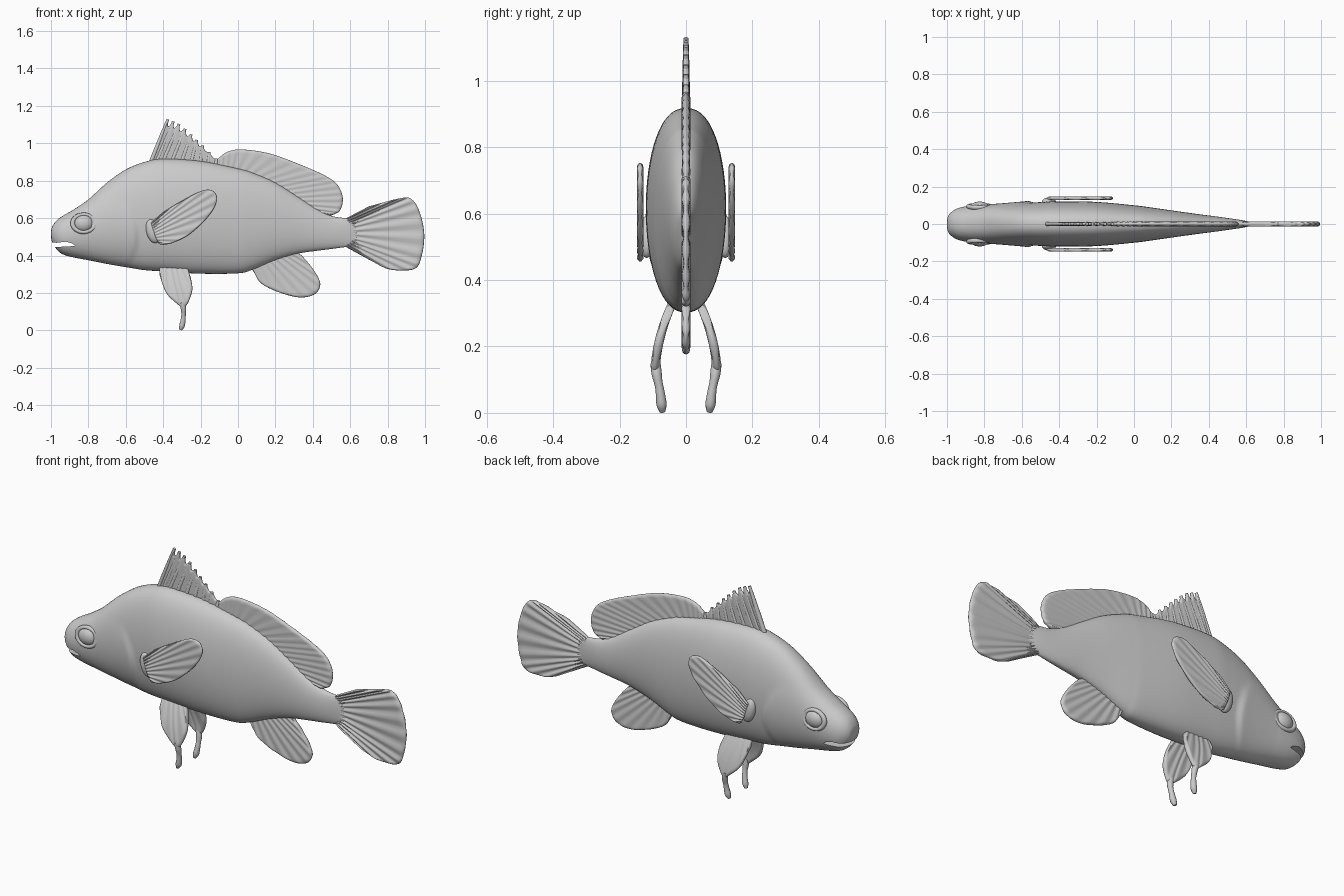
import bpy, bmesh, math
from mathutils import Vector

if "Cube" in bpy.data.objects:
    bpy.data.objects.remove(bpy.data.objects["Cube"])


def curve(pts, t):
    """Catmull-Rom sample, t in 0..1, for points of any dimension."""
    n = len(pts) - 1
    i = min(int(t * n), n - 1)
    f = t * n - i
    p1, p2 = Vector(pts[i]), Vector(pts[i + 1])
    p0 = Vector(pts[i - 1]) if i > 0 else p1 * 2 - p2
    p3 = Vector(pts[i + 2]) if i + 2 <= n else p2 * 2 - p1
    return 0.5 * (2 * p1 + (p2 - p0) * f + (2 * p0 - 5 * p1 + 4 * p2 - p3) * f * f
                  + (3 * p1 - p0 - 3 * p2 + p3) * f ** 3)


def finish(name, bm, angle=60):
    bmesh.ops.recalc_face_normals(bm, faces=bm.faces)
    me = bpy.data.meshes.new(name)
    bm.to_mesh(me)
    bm.free()
    ob = bpy.data.objects.new(name, me)
    bpy.context.collection.objects.link(ob)
    smooth(ob, angle)
    return ob


def smooth(ob, angle):
    bpy.ops.object.select_all(action='DESELECT')
    ob.select_set(True)
    bpy.context.view_layer.objects.active = ob
    bpy.ops.object.shade_smooth_by_angle(angle=math.radians(angle))


def fin(name, base, tip, thick=0.012, rays=12, amp=0.15, y_at=lambda z: 0.0, nu=96, nv=20):
    """Rounded plate between a base curve and a tip curve, rippled by rays."""
    bm = bmesh.new()

    def point(u, v):
        return curve(base, u).lerp(curve(tip, u), v)
    for side in (-1, 1):
        grid = []
        for i in range(nu + 1):
            u = (1 - math.cos(math.pi * i / nu)) / 2
            length = (curve(tip, u) - curve(base, u)).length
            row = []
            for j in range(nv + 1):
                v = (1 - math.cos(math.pi * j / nv)) / 2
                p = point(u, v)
                d = min((p - point(0, v)).length, (p - point(1, v)).length,
                        v * length, (1 - v) * length)
                e = 1 - min(d / (thick * 1.5), 1)
                t = thick * math.sqrt(max(0, 1 - e * e))
                t *= 1 - amp + amp * math.sin(2 * math.pi * rays * u)
                row.append(bm.verts.new((p[0], y_at(p[1]) + side * t, p[1])))
            grid.append(row)
        for i in range(nu):
            for j in range(nv):
                bm.faces.new((grid[i][j], grid[i + 1][j], grid[i + 1][j + 1], grid[i][j + 1]))
    bmesh.ops.remove_doubles(bm, verts=bm.verts, dist=0.0002)
    return finish(name, bm, 80)


def tube(name, pts, radius, radii):
    cu = bpy.data.curves.new(name, 'CURVE')
    cu.dimensions = '3D'
    cu.bevel_depth, cu.bevel_resolution, cu.use_fill_caps = radius, 3, True
    sp = cu.splines.new('POLY')
    n = 16
    sp.points.add(n)
    for i, p in enumerate(sp.points):
        p.co = (*curve(pts, i / n), 1)
        p.radius = curve([(r, 0) for r in radii], i / n)[0]
    ob = bpy.data.objects.new(name, cu)
    bpy.context.collection.objects.link(ob)
    return ob


def ellipsoid(name, loc, size, rot=(0, 0, 0)):
    bpy.ops.mesh.primitive_uv_sphere_add(segments=32, ring_count=20, location=loc, rotation=rot)
    ob = bpy.context.object
    ob.name, ob.scale = name, size
    bpy.ops.object.shade_smooth()
    return ob


# Body: loft of (x, top, bottom, half width)
rows = [(-1, .525, .505, .006), (-.995, .55, .475, .04), (-.975, .582, .44, .065),
        (-.94, .61, .408, .085), (-.88, .645, .39, .097), (-.8, .70, .375, .104),
        (-.7, .79, .355, .107), (-.6, .86, .338, .111), (-.5, .90, .322, .117),
        (-.4, .917, .315, .121), (-.2, .905, .303, .118), (0, .865, .305, .10),
        (.08, .842, .325, .09), (.2, .79, .375, .073), (.32, .715, .41, .056),
        (.42, .65, .425, .043), (.5, .612, .435, .032), (.58, .60, .445, .02),
        (.64, .60, .44, .008)]
bm = bmesh.new()
rings, N, M = [], 180, 64
for i in range(N + 1):
    x, top, bot, w = curve(rows, i / N)
    ring = []
    for k in range(M):
        a = 2 * math.pi * k / M
        c = math.cos(a)
        z = (top + bot) / 2 + (top - bot) / 2 * math.sin(a)
        y = w * math.copysign(abs(c) ** .85, c)
        # gill cover swells, then drops behind its curved edge
        edge = -.525 - 2.2 * (z - .5) ** 2
        s = max(0, min(1, (edge - x) / .03)) * max(0, min(1, (x + .78) / .2))
        s *= max(0, 1 - ((z - .5) / .2) ** 2)
        y += math.copysign(.012 * s * abs(c), c)
        ring.append(bm.verts.new((x, y, z)))
    rings.append(ring)
for a, b in zip(rings, rings[1:]):
    for k in range(M):
        bm.faces.new((a[k], a[(k + 1) % M], b[(k + 1) % M], b[k]))
bm.faces.new(rings[0])
bm.faces.new(rings[-1])
body = finish("body", bm)

# Mouth slit cut into the snout
slit = [(-1.05, .475), (-.97, .468), (-.92, .474), (-.885, .464), (-.872, .452),
        (-.9, .449), (-.96, .446), (-1.05, .438)]
bm = bmesh.new()
loops = [[bm.verts.new((x, y, z)) for x, z in slit] for y in (-.2, .2)]
for k in range(len(slit)):
    j = (k + 1) % len(slit)
    bm.faces.new((loops[0][k], loops[0][j], loops[1][j], loops[1][k]))
for loop in loops:
    bm.faces.new(loop)
cutter = finish("mouth_cutter", bm)
cutter.hide_render = True
mod = body.modifiers.new("mouth", 'BOOLEAN')
mod.operation, mod.object, mod.solver = 'DIFFERENCE', cutter, 'EXACT'
bpy.context.view_layer.objects.active = body
bpy.ops.object.modifier_apply(modifier=mod.name)
bpy.data.objects.remove(cutter)
smooth(body, 50)

# Spiny dorsal fin with notched edge and spines
front = [(-.465, .90), (-.40, .905), (-.30, .905), (-.20, .895), (-.12, .88)]
crest = [(-.375, 1.125), (-.315, 1.10), (-.25, 1.045), (-.19, .985), (-.115, .915)]
S = 8
notched = []
for i in range(2 * S + 1):
    b, t = curve(front, i / (2 * S)), curve(crest, i / (2 * S))
    notched.append(tuple(b.lerp(t, .87 if i % 2 else 1)))
fin("spiny_dorsal_fin", front, notched, .009, 8, .1, nu=128)
for i in range(S + 1):
    b, t = curve(front, i / S), curve(crest, i / S)
    tube("dorsal_spine", [(b[0], 0, b[1]), (t[0], 0, t[1] + .003)], .011, [1.1, 1, .7])

# Soft dorsal, tail and anal fins
fin("soft_dorsal_fin", [(-.12, .87), (0, .85), (.15, .79), (.3, .71), (.43, .62)],
    [(-.11, .915), (-.06, .953), (.02, .967), (.17, .945), (.33, .887), (.46, .83),
     (.53, .78), (.56, .71), (.545, .64), (.49, .61)], .013, 18)
fin("tail_fin", [(.56, .59), (.56, .52), (.56, .455)],
    [(.70, .663), (.865, .706), (.925, .703), (.97, .636), (.996, .513), (.98, .39),
     (.94, .327), (.81, .326), (.70, .378)], .014, 12, .25)
fin("anal_fin", [(.06, .35), (.18, .40), (.31, .44)],
    [(.085, .31), (.125, .25), (.22, .203), (.33, .176), (.41, .193), (.44, .246),
     (.41, .315), (.35, .39), (.32, .415)], .013, 10)

for s, side in ((-1, "right"), (1, "left")):
    # Eye with raised lid
    ellipsoid(side + "_eye", (-.825, s * .088, .572), (.052, .032, .045))
    bpy.ops.mesh.primitive_torus_add(major_segments=40, minor_segments=12, major_radius=.056,
                                     minor_radius=.012, location=(-.825, s * .094, .572),
                                     rotation=(math.pi / 2 + s * .12, 0, 0))
    bpy.context.object.name = side + "_eyelid"
    bpy.context.object.scale = (1.05, .85, 1)
    bpy.ops.object.shade_smooth()
    # Pectoral fin and its root
    fin(side + "_pectoral_fin", [(-.465, .575), (-.45, .52), (-.425, .465)],
        [(-.40, .632), (-.31, .687), (-.185, .749), (-.125, .738), (-.115, .684),
         (-.163, .604), (-.26, .513), (-.35, .468), (-.41, .455)],
        .010, 9, .2, lambda z, s=s: s * .138)
    ellipsoid(side + "_pectoral_root", (-.455, s * .118, .53), (.035, .024, .065), (0, -.25, 0))
    # Pelvic fin with trailing stalk
    fin(side + "_pelvic_fin", [(-.42, .35), (-.35, .36), (-.27, .35)],
        [(-.42, .30), (-.405, .25), (-.377, .19), (-.32, .137), (-.295, .122), (-.27, .142),
         (-.245, .21), (-.25, .27), (-.265, .32)], .014, 6, .12,
        lambda z, s=s: s * (.093 - 1.0 * max(0, z - .13) ** 2 - .06 * max(0, z - .13)))
    tube(side + "_pelvic_stalk", [(-.297, s * .092, .15), (-.291, s * .087, .11),
                                  (-.292, s * .079, .07), (-.298, s * .074, .03),
                                  (-.307, s * .071, .003)], .014, [1.1, 1.1, .9, 1, 1.1, .6])
